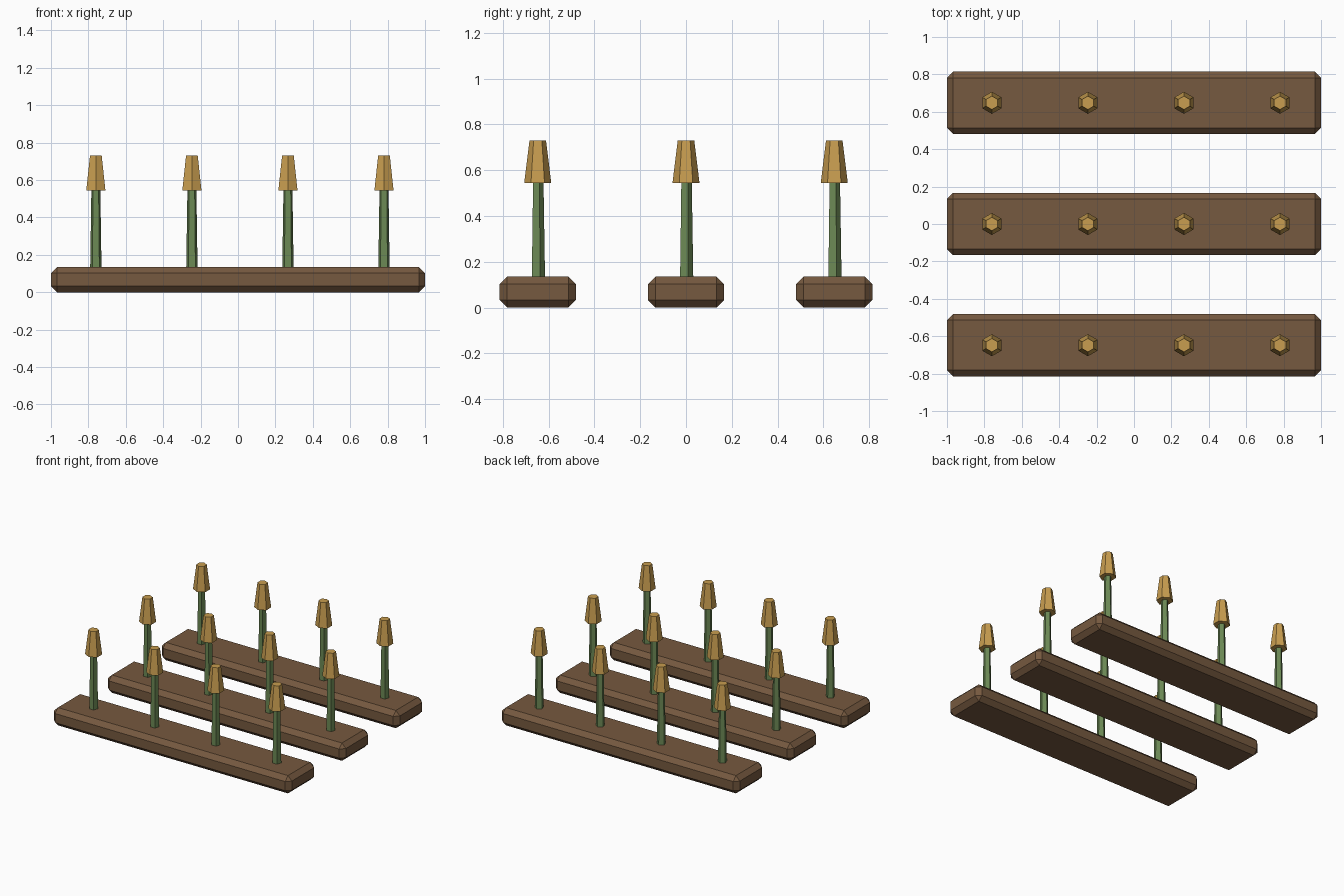
import bpy

if "Cube" in bpy.data.objects:
    bpy.data.objects.remove(bpy.data.objects["Cube"])

def material(name, color):
    m = bpy.data.materials.new(name)
    m.diffuse_color = color
    m.use_nodes = True
    m.node_tree.nodes["Principled BSDF"].inputs["Base Color"].default_value = m.diffuse_color
    return m

soil = material("soil", (0.18, 0.10, 0.05, 1))
green = material("stalk_green", (0.15, 0.25, 0.09, 1))
gold = material("grain_gold", (0.58, 0.34, 0.08, 1))

def bed(y):
    bpy.ops.mesh.primitive_cube_add(size=1, location=(0, y, 0.0675))
    o = bpy.context.object
    o.name = "soil_bed"
    o.scale = (2, 0.333, 0.135)
    bpy.ops.object.transform_apply(location=False, rotation=False, scale=True)
    b = o.modifiers.new("chamfer", 'BEVEL')
    b.width = 0.033
    b.segments = 1
    o.data.materials.append(soil)

def tapered(name, sides, r1, r2, x, y, z1, z2, mat):
    bpy.ops.mesh.primitive_cone_add(vertices=sides, radius1=r1, radius2=r2,
                                    depth=z2 - z1, location=(x, y, (z1 + z2) / 2))
    o = bpy.context.object
    o.name = name
    o.data.materials.append(mat)

# Three rows, each with four crops
for y in (-0.648, 0, 0.648):
    bed(y)
    for i in range(4):
        x = -0.76 + i * 0.5135
        tapered("stalk", 5, 0.032, 0.025, x, y, 0.12, 0.56, green)
        tapered("grain_head", 6, 0.059, 0.036, x, y, 0.545, 0.731, gold)
